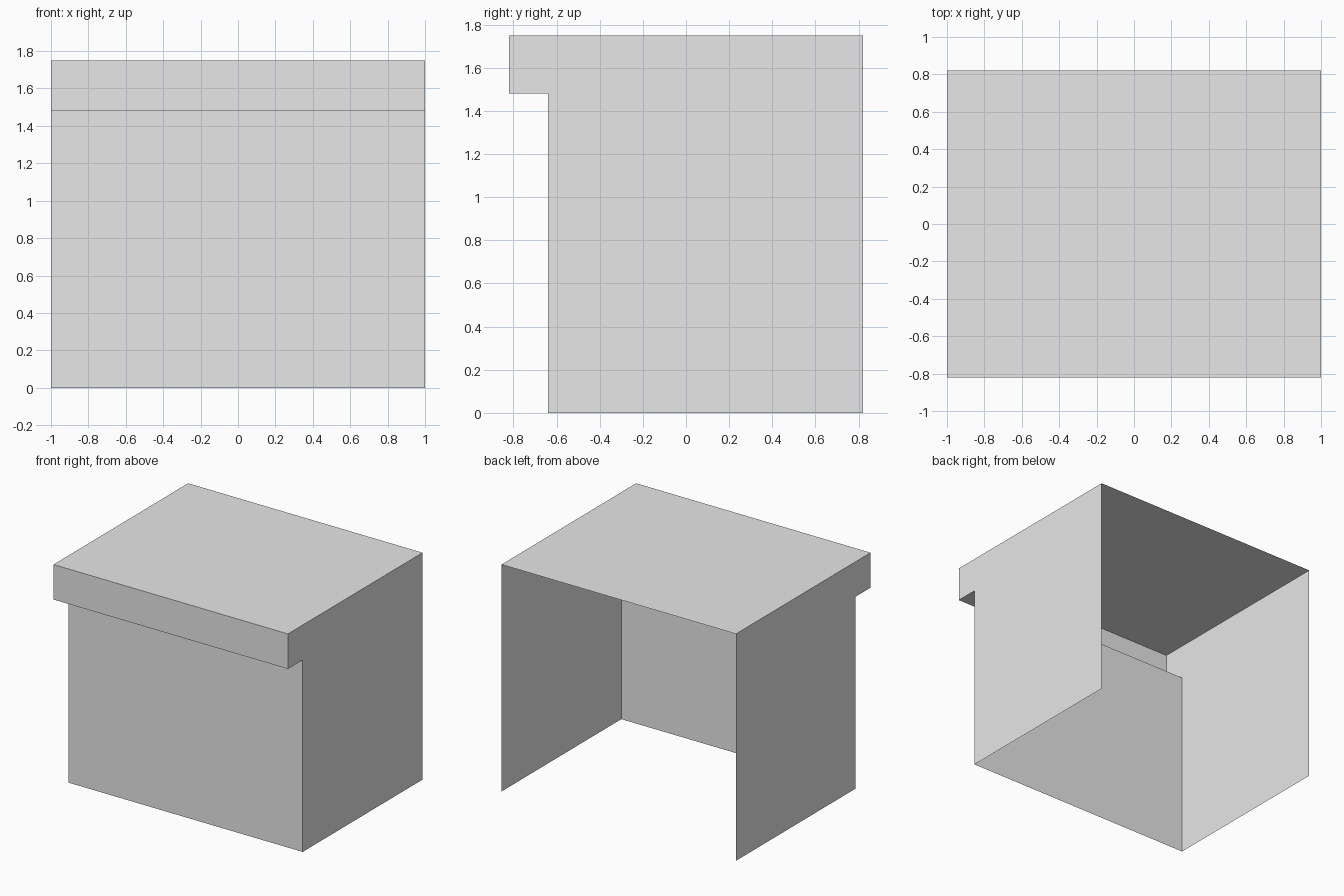
import bpy

cube = bpy.data.objects.get("Cube")
if cube:
    bpy.data.objects.remove(cube, do_unlink=True)

HALF = 1.0                      # half width
BACK, WALL, LIP = 0.82, -0.64, -0.82   # depths
TOP, EAVE = 1.75, 1.48          # heights

grey = bpy.data.materials.new("light_grey")
grey.use_nodes = True
grey.diffuse_color = (0.8, 0.8, 0.8, 1)
grey.node_tree.nodes["Principled BSDF"].inputs["Base Color"].default_value = (0.8, 0.8, 0.8, 1)


def sheet(name, points):
    """One thin flat panel from an outline wound outward."""
    mesh = bpy.data.meshes.new(name)
    mesh.from_pydata(points, [], [range(len(points))])
    mesh.materials.append(grey)
    obj = bpy.data.objects.new(name, mesh)
    bpy.context.collection.objects.link(obj)


# Side outline as (y, z), from the front foot round to the rear foot
profile = [(WALL, 0), (WALL, EAVE), (LIP, EAVE), (LIP, TOP), (BACK, TOP), (BACK, 0)]

# Panels running across the width; back and bottom stay open
names = ["front_wall", "overhang_underside", "overhang_front", "top_panel"]
for name, (y0, z0), (y1, z1) in zip(names, profile, profile[1:]):
    sheet(name, [(-HALF, y0, z0), (HALF, y0, z0), (HALF, y1, z1), (-HALF, y1, z1)])

# Stepped side panels
sheet("left_side", [(HALF, y, z) for y, z in reversed(profile)])
sheet("right_side", [(-HALF, y, z) for y, z in profile])
